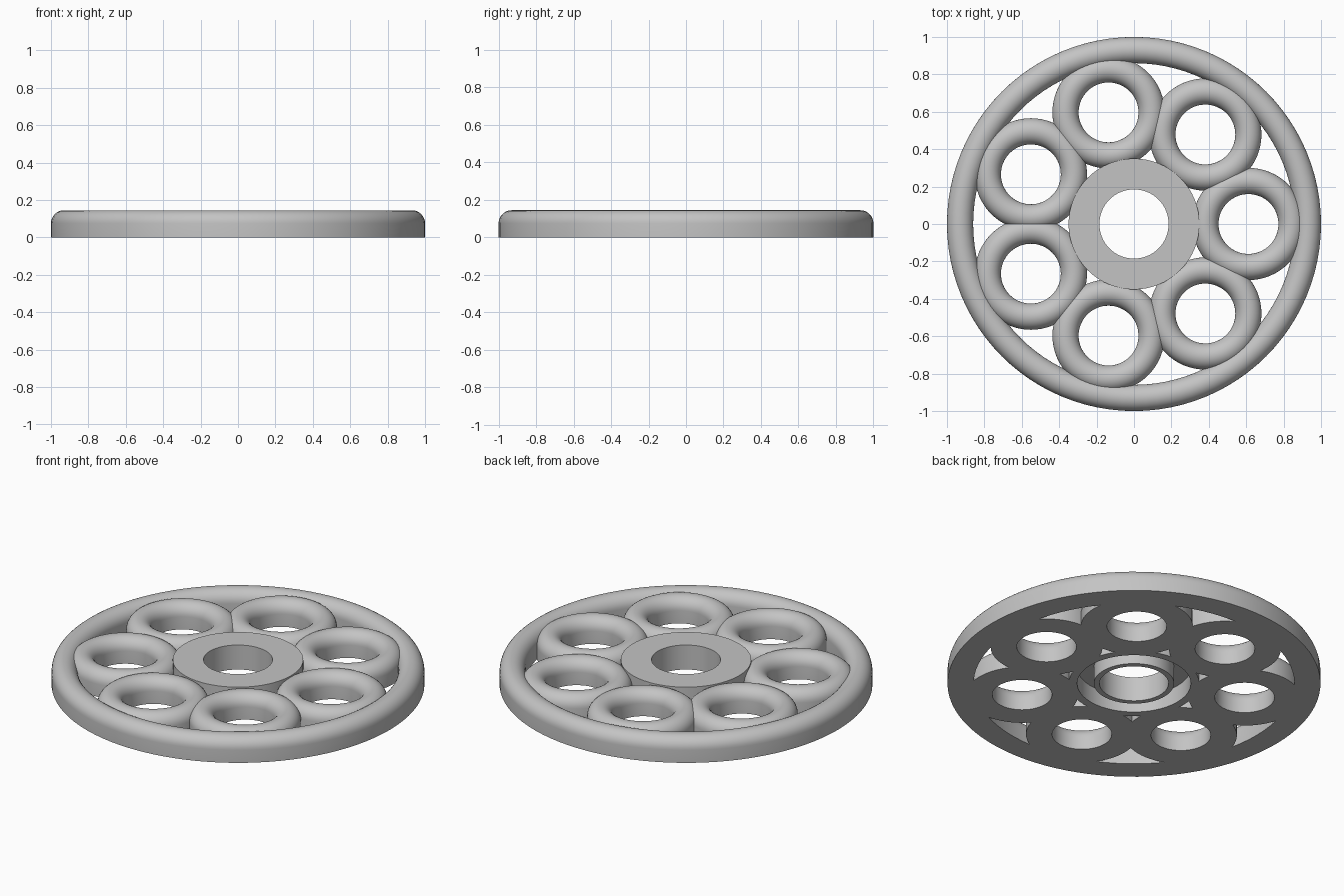
import bpy, math

cube = bpy.data.objects.get("Cube")
if cube:
    bpy.data.objects.remove(cube, do_unlink=True)

HEIGHT = 0.145      # overall thickness
TUBE = 0.07         # half width of each rounded ring
COUNT = 7           # rings around the hub

grey = bpy.data.materials.new("light_grey")
grey.use_nodes = True
grey.diffuse_color = (0.55, 0.55, 0.55, 1)
grey.node_tree.nodes["Principled BSDF"].inputs["Base Color"].default_value = grey.diffuse_color


def lathe(name, profile, segments, location=(0, 0, 0)):
    """Spin a closed (radius, z) profile, listed anticlockwise, around z."""
    n = len(profile)
    verts, faces = [], []
    for i in range(segments):
        a = math.tau * i / segments
        verts += [(r * math.cos(a), r * math.sin(a), z) for r, z in profile]
        j = (i + 1) % segments
        for k in range(n):
            m = (k + 1) % n
            faces.append((i * n + k, j * n + k, j * n + m, i * n + m))
    mesh = bpy.data.meshes.new(name)
    mesh.from_pydata(verts, [], faces)
    mesh.materials.append(grey)
    obj = bpy.data.objects.new(name, mesh)
    obj.location = location
    bpy.context.collection.objects.link(obj)
    bpy.ops.object.select_all(action="DESELECT")
    obj.select_set(True)
    bpy.context.view_layer.objects.active = obj
    bpy.ops.object.shade_smooth_by_angle(angle=math.radians(35))
    return obj


def domed(radius):
    """Flat-bottomed bar with straight sides and a half-round top."""
    arc = [(radius + TUBE * math.cos(math.pi * i / 16),
            HEIGHT - TUBE + TUBE * math.sin(math.pi * i / 16)) for i in range(17)]
    return [(radius - TUBE, 0), (radius + TUBE, 0)] + arc


# Outer rim
lathe("outer_rim", domed(1 - TUBE), 96)

# Rings between hub and rim
for i in range(COUNT):
    a = math.tau * i / COUNT
    lathe(f"ring_{i + 1}", domed(0.23), 64, (0.612 * math.cos(a), 0.612 * math.sin(a), 0))

# Hub with a bore and an annular groove underneath
lathe("hub", [(0.185, 0), (0.215, 0), (0.215, 0.1), (0.305, 0.1), (0.305, 0),
              (0.35, 0), (0.35, HEIGHT), (0.185, HEIGHT)], 64)
